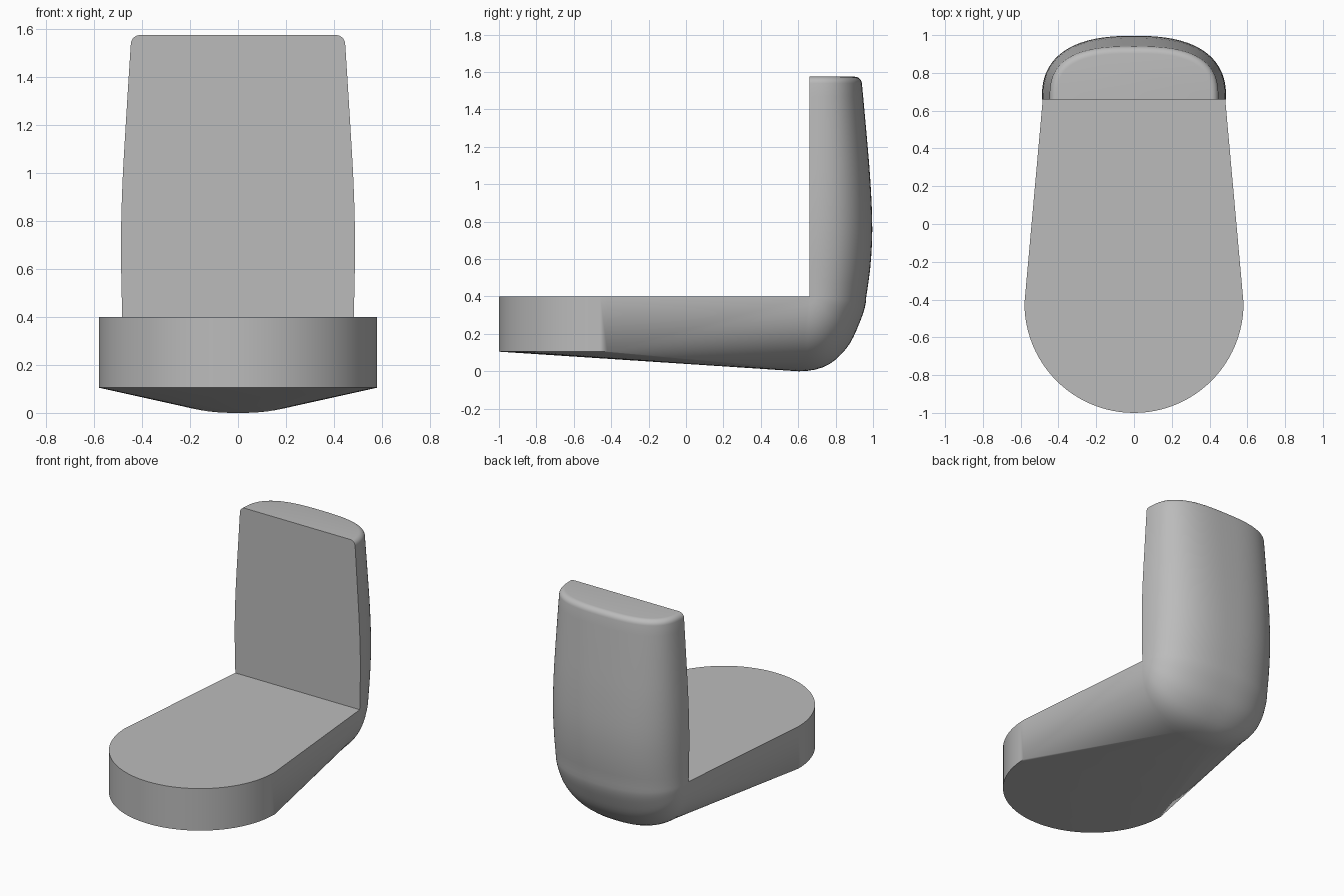
import bpy, bmesh, math
from mathutils import Vector

if "Cube" in bpy.data.objects:
    bpy.data.objects.remove(bpy.data.objects["Cube"], do_unlink=True)

HINGE_Y, SEAT_Z, TOP_Z = 0.66, 0.4, 1.575
SEGS = 48


def spline(keys, t):
    """Smooth value at t through sorted (t, value) keys."""
    n = len(keys)
    i = max(k for k in range(n - 1) if k == 0 or keys[k][0] <= t)

    def slope(k):
        a, b = keys[max(k - 1, 0)], keys[min(k + 1, n - 1)]
        return (b[1] - a[1]) / (b[0] - a[0])
    (t0, v0), (t1, v1) = keys[i], keys[i + 1]
    h = t1 - t0
    s = (t - t0) / h
    return (v0 * (1 + 2 * s) * (1 - s) ** 2 + slope(i) * h * s * (1 - s) ** 2
            + v1 * s * s * (3 - 2 * s) + slope(i + 1) * h * s * s * (s - 1))


def section(bm, angle, z, width, depth, power):
    """Half superellipse hanging off the hinge line, swung by angle from straight down."""
    out = Vector((0, math.sin(angle), -math.cos(angle)))
    verts = []
    for i in range(SEGS + 1):
        a = math.pi * i / SEGS
        c, s = math.cos(a), max(math.sin(a), 0)
        if i in (0, SEGS):
            s = 0
        x = math.copysign(abs(c) ** (2 / power), c) * width
        verts.append(bm.verts.new(Vector((x, HINGE_Y, z)) + out * depth * s ** (2 / power)))
    return verts


bm = bmesh.new()

# Rounded heel swinging from under the seat up to the backrest
bend_depth = [(-8, 0.404), (14, 0.381), (34, 0.343), (60, 0.304), (90, 0.304)]
rings = []
for i in range(17):
    deg = -8 + 98 * i / 16
    rings.append(section(bm, math.radians(deg), SEAT_Z, 0.483, spline(bend_depth, deg), 2.4))
bend_count = len(rings)

# Backrest, widest low down and tapering to the top
rest_depth = [(0.4, 0.304), (0.55, 0.325), (0.75, 0.336), (1.0, 0.327), (1.25, 0.307), (1.6, 0.275)]
rest_width = [(0.4, 0.483), (0.7, 0.488), (0.95, 0.482), (1.25, 0.465), (1.6, 0.443)]
radius = 0.035
levels = [(SEAT_Z + (TOP_Z - radius - SEAT_Z) * i / 16, 0) for i in range(1, 17)]
levels += [(TOP_Z - radius + radius * math.sin(a), radius * (1 - math.cos(a)))
           for a in (math.pi / 2 * k / 6 for k in range(1, 7))]
for z, inset in levels:
    power = 2.4 + 0.4 * (z - SEAT_Z) / (TOP_Z - SEAT_Z)
    rings.append(section(bm, math.pi / 2, z, spline(rest_width, z) - inset,
                         spline(rest_depth, z) - inset, power))

# Skin the sections, with the flat front and top of the backrest
for k, (a, b) in enumerate(zip(rings, rings[1:])):
    for i in range(SEGS):
        bm.faces.new((a[i], a[i + 1], b[i + 1], b[i]))
    if k >= bend_count - 1:
        bm.faces.new((a[-1], a[0], b[0], b[-1]))
bm.faces.new(rings[-1])

# Seat: skin stretched from the round front edge to the first section
rear = rings[0]
front = []
for i in range(SEGS + 1):
    a = math.pi * i / SEGS
    for z in (0.105, SEAT_Z):
        front.append(bm.verts.new((0.58 * math.cos(a), -0.42 - 0.58 * math.sin(a), z)))
bmesh.ops.convex_hull(bm, input=front + rear, use_existing_faces=False)
rear_set = set(rear)
inside = [f for f in bm.faces if all(v in rear_set for v in f.verts)]
bmesh.ops.delete(bm, geom=inside, context='FACES_ONLY')

# Clean up
bmesh.ops.remove_doubles(bm, verts=bm.verts, dist=0.0005)
flat_top = [f for f in bm.faces if all(abs(v.co.z - SEAT_Z) < 0.001 for v in f.verts)]
bmesh.ops.dissolve_faces(bm, faces=flat_top)
bmesh.ops.recalc_face_normals(bm, faces=bm.faces)

mesh = bpy.data.meshes.new("seat_shell")
bm.to_mesh(mesh)
bm.free()
shell = bpy.data.objects.new("seat_shell", mesh)
bpy.context.collection.objects.link(shell)

# Plain grey
grey = bpy.data.materials.new("plain_grey")
grey.use_nodes = True
colour = (0.5, 0.5, 0.5, 1)
grey.diffuse_color = colour
grey.node_tree.nodes["Principled BSDF"].inputs["Base Color"].default_value = colour
mesh.materials.append(grey)

bpy.ops.object.select_all(action='DESELECT')
shell.select_set(True)
bpy.context.view_layer.objects.active = shell
bpy.ops.object.shade_smooth_by_angle(angle=math.radians(35))
